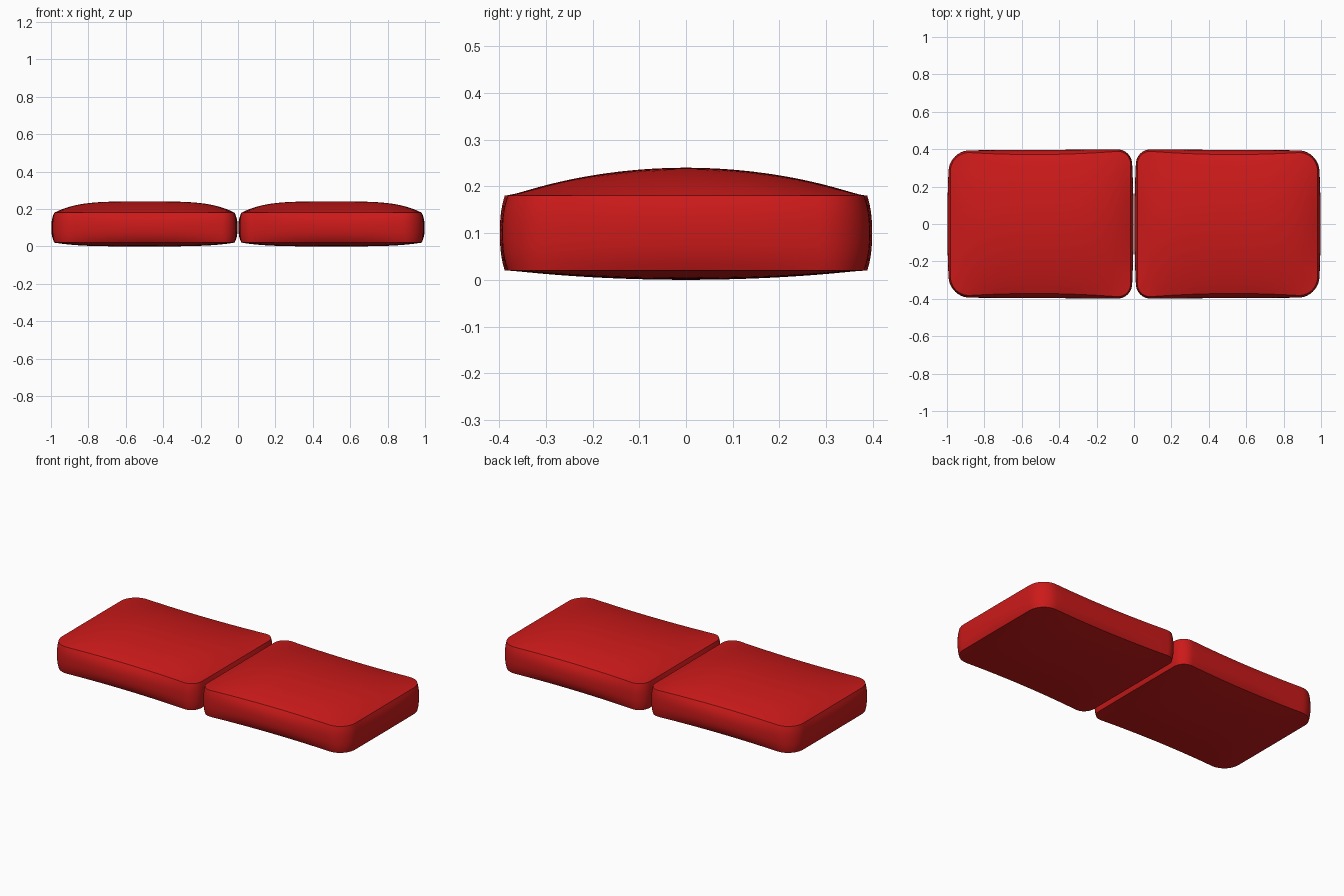
import bpy, bmesh, math

if "Cube" in bpy.data.objects:
    bpy.data.objects.remove(bpy.data.objects["Cube"])

A, B = 0.498, 0.399        # half width and half depth of one cushion
Z_LOW, Z_HIGH = 0.02, 0.18  # seam heights

red = bpy.data.materials.new("red_fabric")
red.diffuse_color = (0.6, 0.01, 0.01, 1)
red.use_nodes = True
red.node_tree.nodes["Principled BSDF"].inputs["Base Color"].default_value = red.diffuse_color


def outline():
    """Rounded rectangle; outer (+x) corners are larger than inner ones."""
    pts = []
    corners = [(1, 1, 0.11), (-1, 1, 0.075), (-1, -1, 0.075), (1, -1, 0.11)]
    arcs = []
    for i, (sx, sy, r) in enumerate(corners):
        arcs.append([(sx * (A - r) + r * math.cos(a), sy * (B - r) + r * math.sin(a))
                     for a in (math.pi / 2 * (i + k / 10) for k in range(11))])
    for i, arc in enumerate(arcs):
        pts += arc
        (x0, y0), (x1, y1) = arc[-1], arcs[(i + 1) % 4][0]
        pts += [(x0 + (x1 - x0) * k / 16, y0 + (y1 - y0) * k / 16) for k in range(1, 16)]
    return pts


def crown(x, y):
    """Padding height, 1 at the centre and about 0 along the seam."""
    return (1 - min(1, abs(x) / (A * 0.975)) ** 4) * (1 - min(1, abs(y) / (B * 0.96)) ** 2)


def cushion(name, side):
    bm = bmesh.new()
    base = outline()

    def edge_point(i, bulge):
        # bulge 1 = fullest part of the wall, 0 = pinched seam
        x, y = base[i]
        u, v = x / A, y / B
        pinch = 1 - bulge
        sx = 1 - 0.024 * v * v - pinch * (0.01 + 0.022 * (1 - v * v))
        sy = 1 - 0.007 * (u + 1) - pinch * (0.012 + 0.05 * (1 - u * u))
        return x * sx, y * sy

    def surface_ring(r, z, height):
        ring = []
        for i in range(len(base)):
            x, y = edge_point(i, 0)
            h = crown(x * r, y * r) - crown(x, y) * r ** 8
            ring.append((x * r, y * r, z + height * h))
        return ring

    steps = 18
    rings = [surface_ring(k / steps, Z_LOW, -0.02) for k in range(1, steps + 1)]
    for k in range(1, 10):  # bulging side wall
        t = k / 10
        bulge = 1 - abs(2 * t - 1) ** 2.5
        z = Z_LOW + (Z_HIGH - Z_LOW) * t
        rings.append([(*edge_point(i, bulge), z) for i in range(len(base))])
    rings += [surface_ring(k / steps, Z_HIGH, 0.06) for k in range(steps, 0, -1)]

    cx = 0.5 * side
    vr = [[bm.verts.new((cx + side * x, y, z)) for x, y, z in r] for r in rings]
    n = len(base)
    for a, b in zip(vr, vr[1:]):
        for i in range(n):
            j = (i + 1) % n
            bm.faces.new((a[i], a[j], b[j], b[i]))
    # close the centres of the underside and the crown
    for ring, z in ((vr[0], 0.0), (vr[-1], Z_HIGH + 0.06)):
        c = bm.verts.new((cx, 0, z))
        for i in range(n):
            bm.faces.new((ring[i], ring[(i + 1) % n], c))
    bmesh.ops.recalc_face_normals(bm, faces=bm.faces)
    me = bpy.data.meshes.new(name)
    bm.to_mesh(me)
    bm.free()
    ob = bpy.data.objects.new(name, me)
    bpy.context.collection.objects.link(ob)
    me.materials.append(red)
    bpy.ops.object.select_all(action='DESELECT')
    bpy.context.view_layer.objects.active = ob
    ob.select_set(True)
    bpy.ops.object.shade_smooth_by_angle(angle=math.radians(32))


cushion("left_cushion", -1)
cushion("right_cushion", 1)
